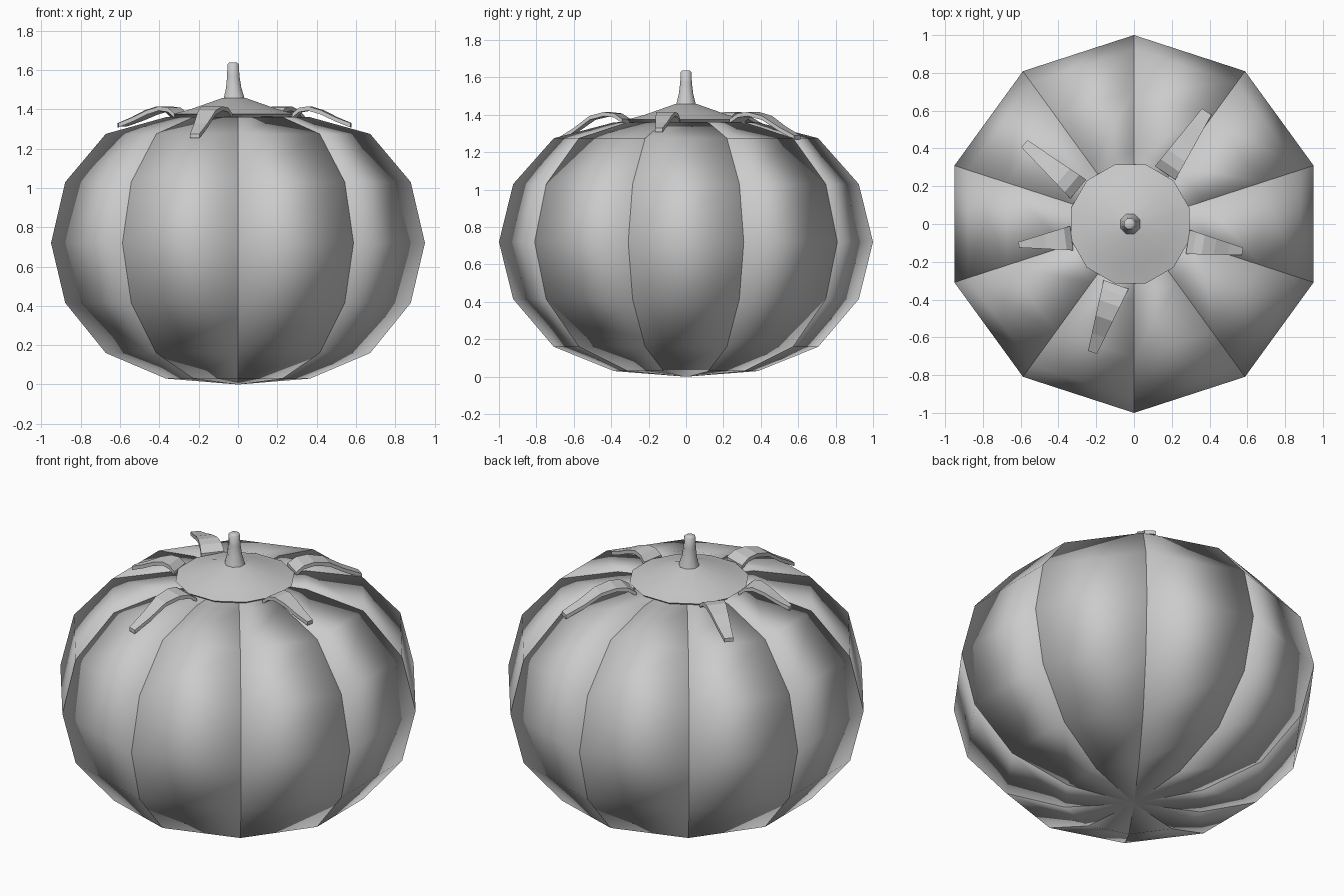
import bpy, bmesh, math
from mathutils import Vector

if "Cube" in bpy.data.objects:
    bpy.data.objects.remove(bpy.data.objects["Cube"])


def make_object(name, bm, smooth_angle=None):
    mesh = bpy.data.meshes.new(name)
    bm.to_mesh(mesh)
    bm.free()
    obj = bpy.data.objects.new(name, mesh)
    bpy.context.collection.objects.link(obj)
    if smooth_angle is None:
        mesh.shade_smooth()
    elif smooth_angle > 0:
        bpy.ops.object.select_all(action='DESELECT')
        obj.select_set(True)
        bpy.context.view_layer.objects.active = obj
        bpy.ops.object.shade_smooth_by_angle(angle=math.radians(smooth_angle))
    return obj


def lathe(name, rings, sides, smooth_angle, turn=0.0):
    """Rings are (radius, z, centre x); both ends are capped."""
    bm = bmesh.new()
    loops = []
    for r, z, cx in rings:
        angles = [turn + math.tau * i / sides for i in range(sides)]
        loops.append([bm.verts.new((cx + r * math.cos(a), r * math.sin(a), z)) for a in angles])
    for lo, hi in zip(loops, loops[1:]):
        for i in range(sides):
            j = (i + 1) % sides
            bm.faces.new((lo[i], lo[j], hi[j], hi[i]))
    bm.faces.new(loops[0][::-1])
    bm.faces.new(loops[-1])
    return make_object(name, bm, smooth_angle)


# Fruit body: ten lobes, parted by knife-thin grooves so each lobe shades as a bulge
LOBES = 10
profile = [(0.385, 0.03), (0.707, 0.16), (0.924, 0.415), (1.0, 0.72),
           (0.924, 1.03), (0.707, 1.275), (0.385, 1.36)]
bm = bmesh.new()
for k in range(LOBES):
    a0 = math.pi / 2 + math.tau * k / LOBES
    a1 = a0 + math.tau / LOBES
    south = bm.verts.new((0, 0, 0.0))
    north = bm.verts.new((0, 0, 1.37))
    rows = []
    for r, z in profile:
        deep_z = 0.72 + (z - 0.72) * 0.92
        spots = [(a0, r * 0.92, deep_z), (a0, r, z), (a1, r, z), (a1, r * 0.92, deep_z)]
        rows.append([bm.verts.new((q * math.cos(a), q * math.sin(a), h)) for a, q, h in spots])
    for lo, hi in zip(rows, rows[1:]):
        for i in range(3):
            bm.faces.new((lo[i], lo[i + 1], hi[i + 1], hi[i]))
    for i in range(3):
        bm.faces.new((south, rows[0][i + 1], rows[0][i]))
        bm.faces.new((north, rows[-1][i], rows[-1][i + 1]))
make_object("fruit_body", bm)

# Calyx disc and stem
lathe("calyx_disc", [(0.30, 1.355, -0.02), (0.325, 1.375, -0.02), (0.23, 1.40, -0.02),
                     (0.06, 1.458, -0.02)], 12, 20, math.pi / 12)
lathe("stem", [(0.06, 1.44, -0.02), (0.055, 1.465, -0.02), (0.042, 1.51, -0.022),
               (0.034, 1.57, -0.024), (0.031, 1.63, -0.025), (0.022, 1.637, -0.025)],
      8, 50, math.pi / 8)


# Sepals: tapered strips that arch up from the disc and droop outwards
def sepal(name, base, tip, tip_z, base_width, tip_width, thickness=0.022):
    start, end = Vector((*base, 0)), Vector((*tip, 0))
    side = Vector((0, 0, 1)).cross((end - start).normalized())
    heights = [(0.0, 1.378), (0.12, 1.408), (0.28, 1.415), (0.5, 1.395),
               (0.75, 1.395 + (tip_z - 1.395) * 0.55), (1.0, tip_z)]
    bm = bmesh.new()
    loops = []
    for t, z in heights:
        mid = start.lerp(end, t) + Vector((0, 0, z))
        w = side * (base_width + (tip_width - base_width) * t) / 2
        d = Vector((0, 0, thickness))
        loops.append([bm.verts.new(p) for p in (mid - w, mid + w, mid + w - d, mid - w - d)])
    for lo, hi in zip(loops, loops[1:]):
        for i in range(4):
            j = (i + 1) % 4
            bm.faces.new((lo[i], lo[j], hi[j], hi[i]))
    bm.faces.new(loops[0][::-1])
    bm.faces.new(loops[-1])
    bmesh.ops.recalc_face_normals(bm, faces=bm.faces)
    make_object(name, bm, 0)


sepal("sepal_back_right", (0.165, 0.27), (0.385, 0.595), 1.29, 0.13, 0.06)
sepal("sepal_back_left", (-0.295, 0.185), (-0.58, 0.425), 1.335, 0.13, 0.05)
sepal("sepal_left", (-0.33, -0.075), (-0.61, -0.11), 1.33, 0.13, 0.03)
sepal("sepal_front", (-0.095, -0.32), (-0.22, -0.68), 1.275, 0.14, 0.05)
sepal("sepal_right", (0.285, -0.095), (0.575, -0.145), 1.33, 0.13, 0.04)
